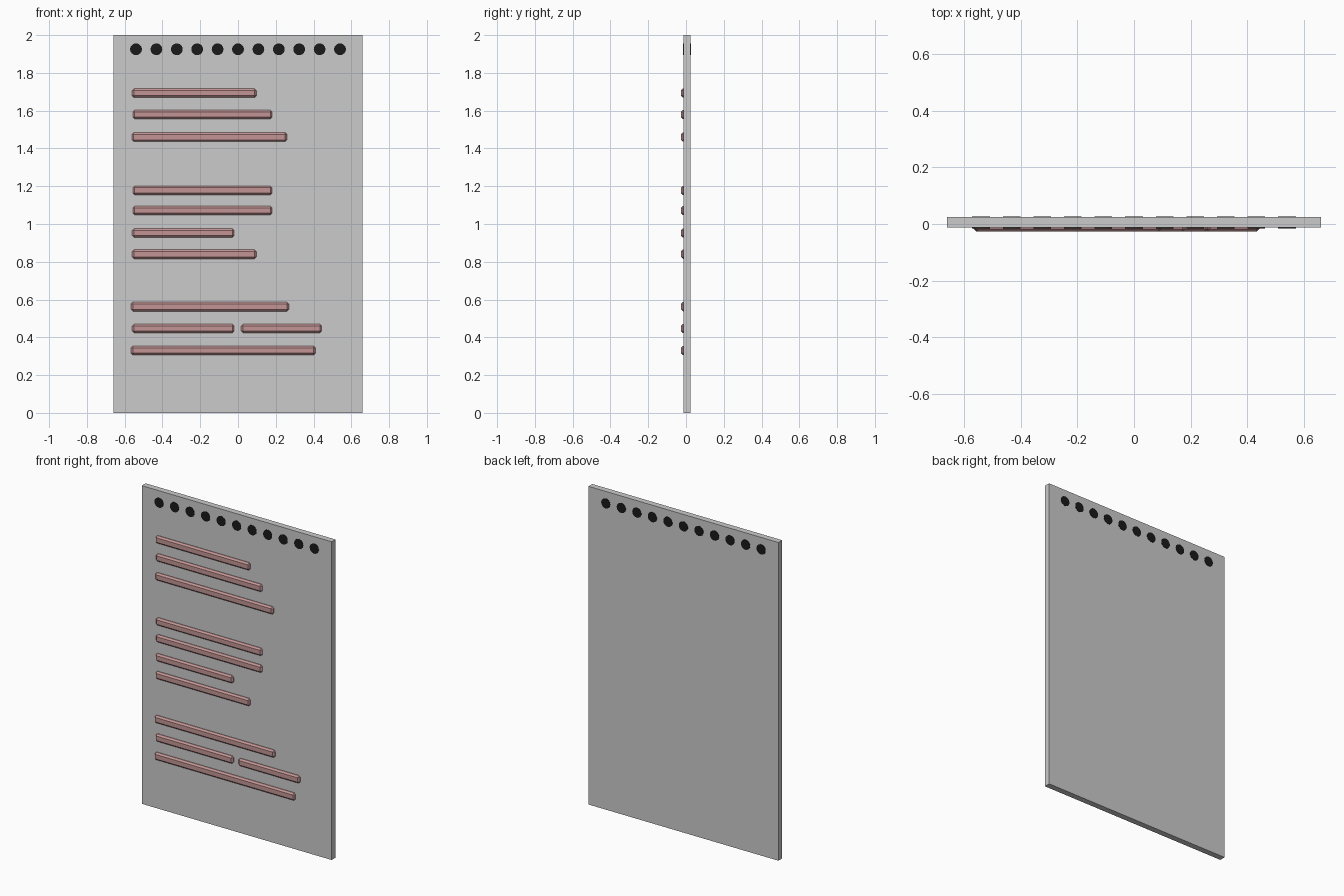
import bpy
from math import pi

if "Cube" in bpy.data.objects:
    bpy.data.objects.remove(bpy.data.objects["Cube"])


def material(name, rgb):
    m = bpy.data.materials.new(name)
    m.diffuse_color = (*rgb, 1)
    m.use_nodes = True
    m.node_tree.nodes["Principled BSDF"].inputs["Base Color"].default_value = m.diffuse_color
    return m


def box(name, x0, x1, y0, y1, z0, z1):
    bpy.ops.mesh.primitive_cube_add(
        size=1, location=((x0 + x1) / 2, (y0 + y1) / 2, (z0 + z1) / 2))
    ob = bpy.context.object
    ob.name = name
    ob.scale = (x1 - x0, y1 - y0, z1 - z0)
    bpy.ops.object.transform_apply(location=False, rotation=False, scale=True)
    return ob


black = material("black", (0.01, 0.01, 0.01))
rust = material("dusty_red", (0.55, 0.3, 0.3))

FRONT, BACK = -0.013, 0.025

# flat sheet
box("page", -0.66, 0.66, FRONT, BACK, 0, 2)

# row of black binding holes, barely proud of both faces
for i in range(11):
    bpy.ops.mesh.primitive_cylinder_add(
        vertices=32, radius=0.031, depth=BACK - FRONT + 0.004,
        location=(-0.54 + 0.108 * i, (FRONT + BACK) / 2, 1.925),
        rotation=(pi / 2, 0, 0))
    hole = bpy.context.object
    hole.name = f"binding_hole_{i + 1}"
    hole.data.materials.append(black)
    bpy.ops.object.shade_smooth_by_angle()

# raised chamfered bars: left, right, height
bars = [
    (-0.56, 0.097, 1.693), (-0.557, 0.181, 1.58), (-0.562, 0.26, 1.46),
    (-0.557, 0.181, 1.178), (-0.557, 0.181, 1.072),
    (-0.56, -0.02, 0.952), (-0.56, 0.097, 0.84),
    (-0.567, 0.27, 0.562), (-0.56, -0.02, 0.447), (0.017, 0.443, 0.447),
    (-0.567, 0.41, 0.33),
]
for i, (x0, x1, z) in enumerate(bars):
    bar = box(f"line_bar_{i + 1}", x0, x1, -0.027, 0.008, z - 0.024, z + 0.024)
    bar.data.materials.append(rust)
    bevel = bar.modifiers.new("chamfer", "BEVEL")
    bevel.width = 0.01
    bevel.segments = 1
